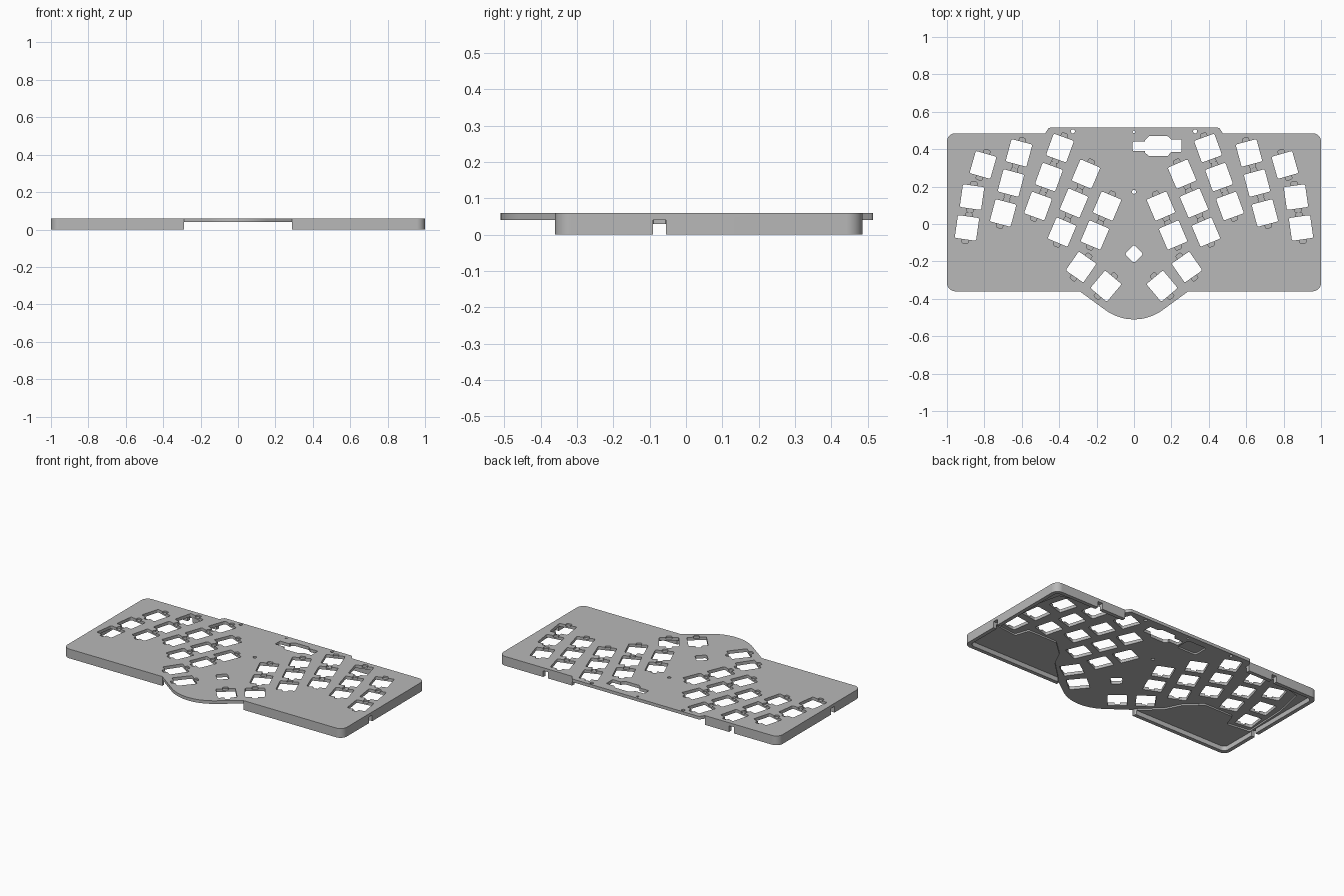
import bpy
import math
from mathutils import Vector, Matrix

if "Cube" in bpy.data.objects:
    bpy.data.objects.remove(bpy.data.objects["Cube"])

TOP, UNDER, FLOOR, LOW = 0.06, 0.04, 0.03, -0.1

grey = bpy.data.materials.new("light grey plastic")
grey.use_nodes = True
grey.diffuse_color = (0.48, 0.48, 0.48, 1)
grey.node_tree.nodes["Principled BSDF"].inputs["Base Color"].default_value = (0.48, 0.48, 0.48, 1)


def fillet(points, steps=8):
    """Round the corners of a closed outline of (x, y, radius) points."""
    out = []
    for i, (x, y, r) in enumerate(points):
        p = Vector((x, y))
        if r == 0:
            out.append(p)
            continue
        a = (Vector(points[i - 1][:2]) - p).normalized()
        b = (Vector(points[(i + 1) % len(points)][:2]) - p).normalized()
        half = a.angle(b) / 2
        centre = p + (a + b).normalized() * (r / math.sin(half))
        start = p + a * (r / math.tan(half)) - centre
        sweep = start.angle_signed(p + b * (r / math.tan(half)) - centre)
        for k in range(steps + 1):
            out.append(centre + Matrix.Rotation(-sweep * k / steps, 2) @ start)
    return out


def mirrored(half):
    """Complete a right-hand outline (front to back) across x = 0."""
    return half + [(-x, y, r) for x, y, r in reversed(half) if x > 0]


def rectangle(w, d, r):
    return fillet([(-w / 2, -d / 2, r), (w / 2, -d / 2, r), (w / 2, d / 2, r), (-w / 2, d / 2, r)], 4)


def disc(r, n=20):
    return [Vector((r * math.cos(t * math.tau / n), r * math.sin(t * math.tau / n))) for t in range(n)]


def prism(outline, z0, z1, at=(0, 0), turn=0):
    """Vertices and faces of an outline extruded from z0 to z1."""
    place = Matrix.Rotation(math.radians(turn), 2)
    flat = [place @ p + Vector(at) for p in outline]
    n = len(flat)
    verts = [(p.x, p.y, z) for z in (z0, z1) for p in flat]
    faces = [list(range(n))[::-1], list(range(n, 2 * n))]
    faces += [[i, (i + 1) % n, n + (i + 1) % n, n + i] for i in range(n)]
    return verts, faces


def build(name, prisms):
    verts, faces = [], []
    for v, f in prisms:
        faces += [[i + len(verts) for i in face] for face in f]
        verts += v
    mesh = bpy.data.meshes.new(name)
    mesh.from_pydata(verts, [], faces)
    obj = bpy.data.objects.new(name, mesh)
    bpy.context.collection.objects.link(obj)
    return obj


def cut(target, name, prisms):
    """Subtract prisms from the target, then discard the cutter."""
    cutter = build(name, prisms)
    cutter.hide_render = True
    mod = target.modifiers.new(name, "BOOLEAN")
    mod.operation = "DIFFERENCE"
    mod.solver = "EXACT"
    mod.use_self = True
    mod.object = cutter
    bpy.context.view_layer.objects.active = target
    bpy.ops.object.modifier_apply(modifier=mod.name)
    bpy.data.objects.remove(cutter)


# Case outline: wide rectangle, curved thumb area in front, raised step at the back
case_outline = mirrored([
    (0, -0.572, 0.26), (0.29, -0.36, 0), (1, -0.36, 0.045), (1, 0.485, 0.045),
    (0.475, 0.485, 0), (0.455, 0.515, 0.015)])
case = build("keyboard_case", [prism(fillet(case_outline, 16), 0, TOP)])
case.data.materials.append(grey)

# Hollow underside inside the outer wall
cut(case, "wall_cavity", [prism(rectangle(1.95, 0.795, 0.03), LOW, FLOOR, (0, 0.0625))])

# Circuit board pocket, open through the wall at front and back
board = mirrored([
    (0.29, -0.7, 0), (0.29, -0.345, 0), (0.42, -0.22, 0.02), (0.47, -0.12, 0.02),
    (0.57, -0.03, 0.02), (0.78, -0.03, 0.02), (0.81, -0.12, 0.02), (0.97, -0.1, 0.02),
    (0.955, 0.2, 0.02), (0.91, 0.4, 0.02), (0.7, 0.455, 0.02), (0.475, 0.455, 0), (0.475, 0.7, 0)])
cut(case, "board_pocket", [prism(fillet(board, 4), LOW * 2, UNDER)])

# Wall notches at the sides and back
notches = []
for s in (-1, 1):
    notches.append(prism(rectangle(0.06, 0.035, 0.002), LOW, UNDER, (s * 1.0, -0.073)))
    notches.append(prism(rectangle(0.035, 0.06, 0.002), LOW, UNDER, (s * 0.665, 0.487)))
cut(case, "wall_notches", notches)

# Key positions on the left half: x, y, turn
keys = [
    (0.807, 0.316, 16), (0.866, 0.144, 8), (0.893, -0.021, 8),
    (0.615, 0.380, 15), (0.658, 0.219, 15), (0.700, 0.059, 15),
    (0.396, 0.406, 20), (0.455, 0.251, 20), (0.513, 0.096, 20),
    (0.257, 0.267, 23), (0.321, 0.112, 23), (0.385, -0.043, 23),
    (0.144, 0.096, 23), (0.209, -0.059, 23),
    (0.283, -0.230, 35), (0.150, -0.332, 40)]
holes, clips = [], []
for x, y, turn in keys:
    for s in (-1, 1):
        holes.append(prism(rectangle(0.115, 0.123, 0.008), LOW, 0.1, (s * x, y), s * turn))
        for end in (-1, 1):
            offset = Matrix.Rotation(math.radians(s * turn), 2) @ Vector((0, end * 0.066))
            clips.append(prism(rectangle(0.034, 0.034, 0.009), 0.05, 0.1, Vector((s * x, y)) + offset, s * turn))

# Clip recesses beside each key, sunk into the top
cut(case, "clip_recesses", clips)

# Diamond opening, controller slot and screw holes
holes.append(prism(rectangle(0.07, 0.07, 0.012), LOW, 0.1, (0, -0.16), 45))
slot = [
    (-0.007, 0.39, 0.006), (0.06, 0.39, 0), (0.06, 0.38, 0), (0.08, 0.363, 0.008), (0.18, 0.363, 0.008),
    (0.198, 0.385, 0), (0.255, 0.385, 0.006), (0.255, 0.452, 0.006), (0.198, 0.452, 0),
    (0.18, 0.47, 0.008), (0.08, 0.47, 0.008), (0.06, 0.45, 0), (0.06, 0.44, 0), (-0.007, 0.44, 0.006)]
holes.append(prism(fillet(slot, 4), LOW, 0.1))
for x, y, r in [(-0.327, 0.495, 0.011), (0.327, 0.495, 0.011), (0, 0.492, 0.007), (0, 0.172, 0.011)]:
    holes.append(prism(disc(r), LOW, 0.1, (x, y)))
cut(case, "through_openings", holes)

# Shallow controller recess on the underside
cut(case, "controller_recess", [prism(rectangle(0.14, 0.1, 0.015), LOW, 0.05, (-0.09, 0.42))])

# Smooth the rounded corners, keep all edges crisp
bpy.ops.object.select_all(action="DESELECT")
case.select_set(True)
bpy.context.view_layer.objects.active = case
bpy.ops.object.shade_smooth_by_angle(angle=math.radians(30))
